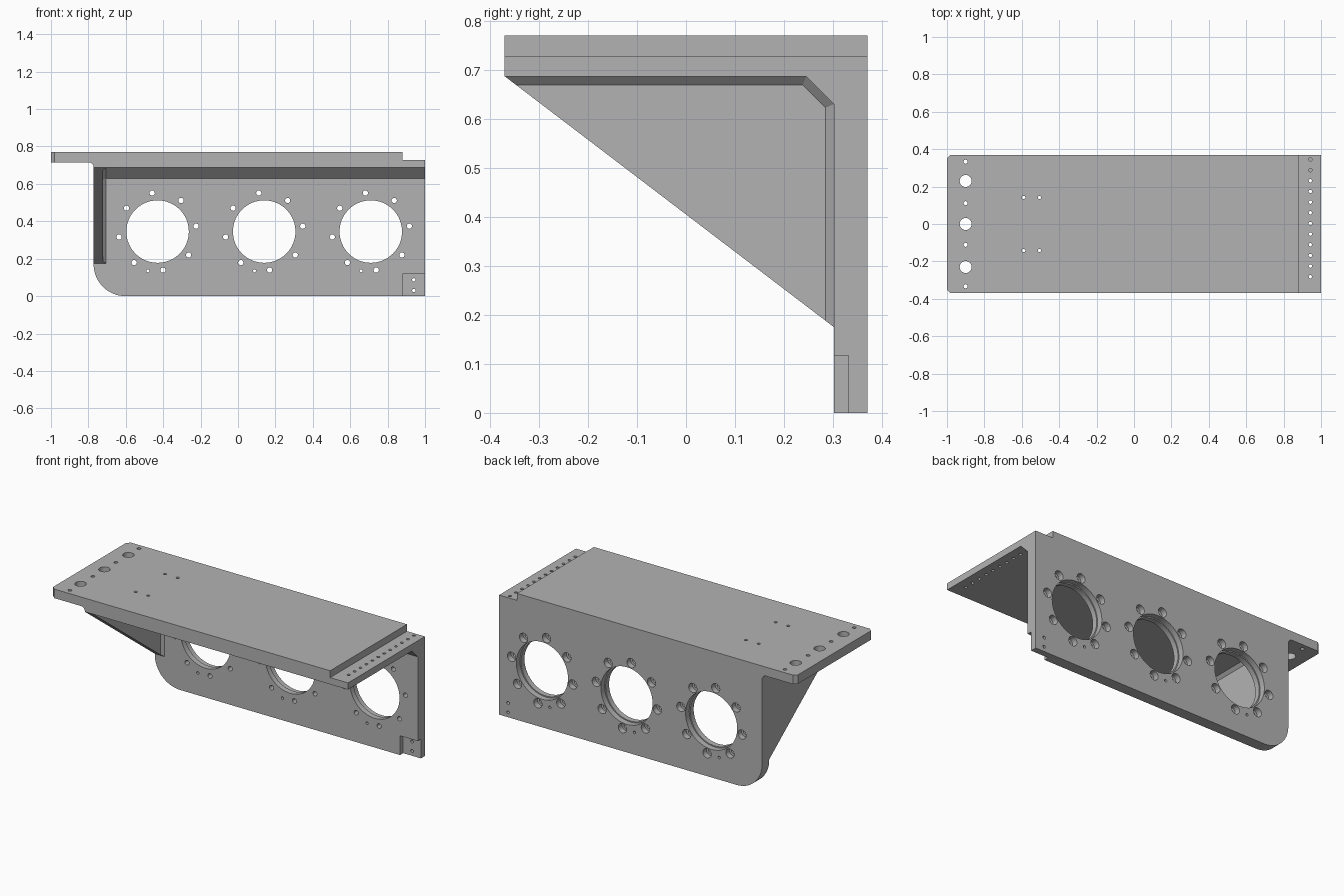
import bpy, bmesh
from math import sin, cos, pi, radians
from mathutils import Matrix, Vector

old = bpy.data.objects.get("Cube")
if old:
    bpy.data.objects.remove(old)

AXES = {"x": lambda u, v, d: (d, u, v),
        "y": lambda u, v, d: (u, d, v),
        "z": lambda u, v, d: (u, v, d)}


def finish(bm, name):
    bmesh.ops.recalc_face_normals(bm, faces=bm.faces)
    mesh = bpy.data.meshes.new(name)
    bm.to_mesh(mesh)
    bm.free()
    obj = bpy.data.objects.new(name, mesh)
    bpy.context.collection.objects.link(obj)
    return obj


def loft(name, axis, sections):
    """Solid through (profile, position) sections along an axis."""
    bm = bmesh.new()
    rings = [[bm.verts.new(AXES[axis](u, v, d)) for u, v in pts] for pts, d in sections]
    bm.faces.new(rings[0])
    bm.faces.new(rings[-1])
    for a, b in zip(rings, rings[1:]):
        for i in range(len(a)):
            j = (i + 1) % len(a)
            bm.faces.new((a[i], a[j], b[j], b[i]))
    return finish(bm, name)


def drills(name, axis, holes, start, end):
    """One cutter holding a cylinder for each (u, v, radius)."""
    bm = bmesh.new()
    turn = Matrix.Rotation(pi / 2, 4, "X") if axis == "y" else Matrix()
    for u, v, r in holes:
        place = Matrix.Translation(Vector(AXES[axis](u, v, (start + end) / 2)))
        bmesh.ops.create_cone(bm, cap_ends=True, segments=64 if r > 0.1 else 24,
                              radius1=r, radius2=r, depth=end - start,
                              matrix=place @ turn)
    return finish(bm, name)


def combine(obj, cutter, operation="DIFFERENCE"):
    mod = obj.modifiers.new("cut", "BOOLEAN")
    mod.object, mod.operation, mod.solver = cutter, operation, "EXACT"
    bpy.context.view_layer.objects.active = obj
    bpy.ops.object.modifier_apply(modifier=mod.name)
    bpy.data.objects.remove(cutter)


def arc(cx, cz, r, a0, a1, n=12):
    angles = [radians(a0 + (a1 - a0) * i / n) for i in range(n + 1)]
    return [(cx + r * cos(a), cz + r * sin(a)) for a in angles]


# Bracket body: side outline trimmed by the front outline and clipped corners
side = [(-.37, .77), (.37, .77), (.37, 0), (.302, 0), (.302, .175), (-.37, .687)]
bracket = loft("bracket", "x", [(side, -1.1), (side, 1.1)])

front = ([(-1, .77), (-1, .715)] + arc(-.8, .687, .028, 90, 0, 8)
         + arc(-.602, .17, .17, 180, 270, 16)
         + [(1, 0), (1, .728), (.88, .728), (.88, .77)])
front = [(x, z + .1 if z == .77 else z) for x, z in front]
combine(bracket, loft("front_outline", "y", [(front, -.5), (front, .5)]), "INTERSECT")

plan = [(-1.1, -.25), (-.85, -.5), (1.1, -.5), (1.1, .5), (-.85, .5), (-1.1, .25)]
combine(bracket, loft("corner_clip", "z", [(plan, -.1), (plan, 1)]), "INTERSECT")

# Open space beside the end rib, with bevelled inner corners
inset = [(-.6, .669), (.238, .669), (.285, .623), (.285, -.2), (-.6, -.2)]
full = [(-.6, .687), (.245, .687), (.302, .63), (.302, -.2), (-.6, -.2)]
combine(bracket, loft("pocket", "x", [(inset, -.722), (full, -.705), (full, 1.1)]))

# Recessed pad at the lower corner of the back plate
pad = [(.88, -.1), (1.1, -.1), (1.1, .117), (.88, .117)]
combine(bracket, loft("pad_recess", "y", [(pad, .2), (pad, .332)]))

# Three round openings, each with a ring of bolt holes and a pin hole
centres = [(-.43 + .57 * i, .345) for i in range(3)]
bolts = [(x + .208 * cos(radians(8 + 45 * k)), z + .208 * sin(radians(8 + 45 * k)))
         for x, z in centres for k in range(8)]
through = [(x, z, .167) for x, z in centres] + [(x, z, .014) for x, z in bolts]
through += [(x - .052, z - .21, .008) for x, z in centres]
through += [(.94, z, .009) for z in (.03, .087)]
combine(bracket, drills("back_holes", "y", through, .25, .45))
bores = [(x, z, .174) for x, z in centres] + [(x, z, .028) for x, z in bolts]
combine(bracket, drills("back_counterbores", "y", bores, .335, .45))

# Holes through the top plate
top = [(-.9, .111 * k, .032 if k in (-2, 0, 2) else .011) for k in range(-3, 4)]
top = [(x, y + (.008 if r > .02 and y > 0 else -.008 if r > .02 and y < 0 else 0), r)
       for x, y, r in top]
top += [(x, y, .009) for x in (-.59, -.505) for y in (-.142, .142)]
top += [(.943, .345 - .057 * k, .009) for k in range(12)]
combine(bracket, drills("top_holes", "z", top, .66, .9))

# Plain grey metal
metal = bpy.data.materials.new("grey_metal")
metal.use_nodes = True
colour = (.45, .45, .45, 1)
metal.diffuse_color = colour
metal.node_tree.nodes["Principled BSDF"].inputs["Base Color"].default_value = colour
bracket.data.materials.clear()
bracket.data.materials.append(metal)
for poly in bracket.data.polygons:
    poly.material_index = 0

bpy.ops.object.select_all(action="DESELECT")
bracket.select_set(True)
bpy.context.view_layer.objects.active = bracket
bpy.ops.object.shade_smooth_by_angle(angle=radians(30))
